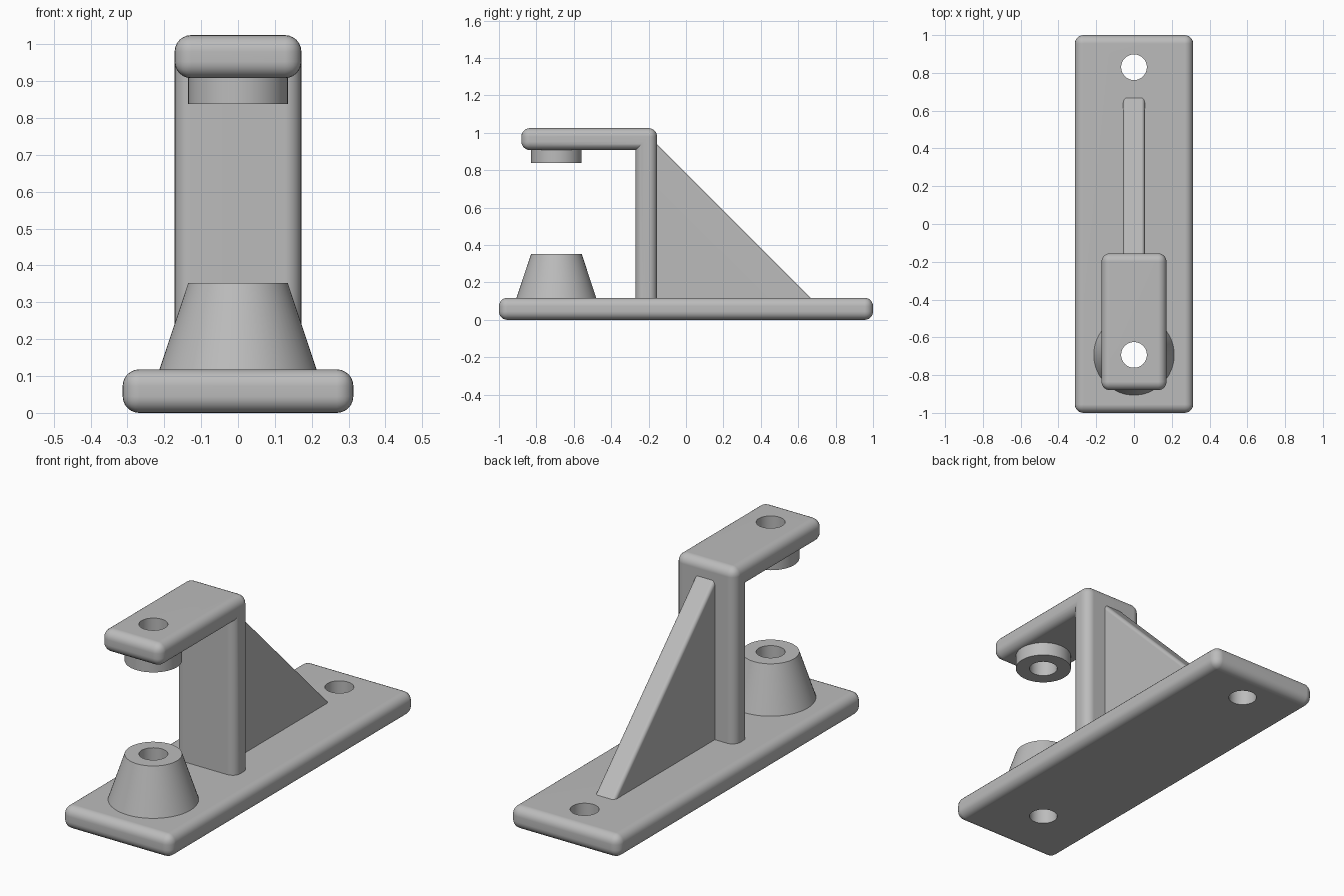
import bpy, bmesh, math
from mathutils import Matrix

cube = bpy.data.objects.get("Cube")
if cube:
    bpy.data.objects.remove(cube, do_unlink=True)

BASE_TOP = 0.118
HALF_ARM = 0.172
ROUND = 0.045
BOSS_Y = -0.693
MOUNT_Y = 0.83
HOLE_R = 0.068

grey = bpy.data.materials.new("plain grey")
grey.use_nodes = True
colour = (0.5, 0.5, 0.5, 1)
grey.diffuse_color = colour
grey.node_tree.nodes["Principled BSDF"].inputs["Base Color"].default_value = colour


def add_object(name, bm):
    bmesh.ops.recalc_face_normals(bm, faces=bm.faces)
    mesh = bpy.data.meshes.new(name)
    bm.to_mesh(mesh)
    bm.free()
    mesh.materials.append(grey)
    obj = bpy.data.objects.new(name, mesh)
    bpy.context.collection.objects.link(obj)
    return obj


def side_profile(name, outline, half_width, radius, rounded):
    """Extrude a (y, z) outline across x and round the edges chosen by a rule."""
    bm = bmesh.new()
    face = bm.faces.new([bm.verts.new((-half_width, y, z)) for y, z in outline])
    out = bmesh.ops.extrude_face_region(bm, geom=[face])
    moved = [v for v in out["geom"] if isinstance(v, bmesh.types.BMVert)]
    bmesh.ops.translate(bm, verts=moved, vec=(2 * half_width, 0, 0))
    bmesh.ops.recalc_face_normals(bm, faces=bm.faces)
    edges = [e for e in bm.edges if e.is_convex and rounded(e)]
    bmesh.ops.bevel(bm, geom=edges, offset=radius, offset_type='OFFSET',
                    segments=6, profile=0.5, affect='EDGES', clamp_overlap=True)
    return add_object(name, bm)


def round_part(name, y, z0, z1, r0, r1):
    bm = bmesh.new()
    bmesh.ops.create_cone(bm, cap_ends=True, segments=64, radius1=r0, radius2=r1,
                          depth=z1 - z0,
                          matrix=Matrix.Translation((0, y, (z0 + z1) / 2)))
    return add_object(name, bm)


def activate(obj):
    bpy.ops.object.select_all(action='DESELECT')
    obj.select_set(True)
    bpy.context.view_layer.objects.active = obj


def drill(obj, y):
    cutter = round_part("hole_cutter", y, -0.2, 1.3, HOLE_R, HOLE_R)
    cutter.hide_render = True
    activate(obj)
    mod = obj.modifiers.new("hole", 'BOOLEAN')
    mod.operation = 'DIFFERENCE'
    mod.solver = 'EXACT'
    mod.object = cutter
    bpy.ops.object.modifier_apply(modifier=mod.name)
    bpy.data.objects.remove(cutter, do_unlink=True)


def smooth(obj):
    activate(obj)
    bpy.ops.object.shade_smooth_by_angle(angle=math.radians(30))
    mod = obj.modifiers.new("even shading", 'WEIGHTED_NORMAL')
    mod.keep_sharp = True


# Rounded base plate
base = side_profile("base_plate", [(-1, 0), (1, 0), (1, BASE_TOP), (-1, BASE_TOP)],
                    0.313, ROUND, lambda e: True)

# Upright and overhanging arm in one L-shaped piece, its foot sunk in the base
foot = 0.06
bracket = side_profile("upright_and_arm",
                       [(-0.155, foot), (-0.155, 1.025), (-0.88, 1.025),
                        (-0.88, 0.908), (-0.27, 0.908), (-0.27, foot)],
                       HALF_ARM, ROUND,
                       lambda e: max(v.co.z for v in e.verts) > foot + 0.01)

# Triangular rib behind the upright, rounded along its slope only
rib = side_profile("support_rib", [(-0.2, 0.985), (-0.2, 0.08), (0.705, 0.08)],
                   0.057, 0.018,
                   lambda e: abs(e.verts[0].co.z - e.verts[1].co.z) > 0.1
                   and abs(e.verts[0].co.y - e.verts[1].co.y) > 0.1)

# Facing bosses: tapered below, straight above
lower_boss = round_part("lower_boss", BOSS_Y, BASE_TOP - 0.006, 0.353, 0.215, 0.135)
upper_boss = round_part("upper_boss", BOSS_Y, 0.838, 0.914, 0.135, 0.135)

# Holes in line through the arm, bosses and base, and one at the back
for part in (base, bracket, lower_boss, upper_boss):
    drill(part, BOSS_Y)
drill(base, MOUNT_Y)

for part in (base, bracket, rib, lower_boss, upper_boss):
    smooth(part)
